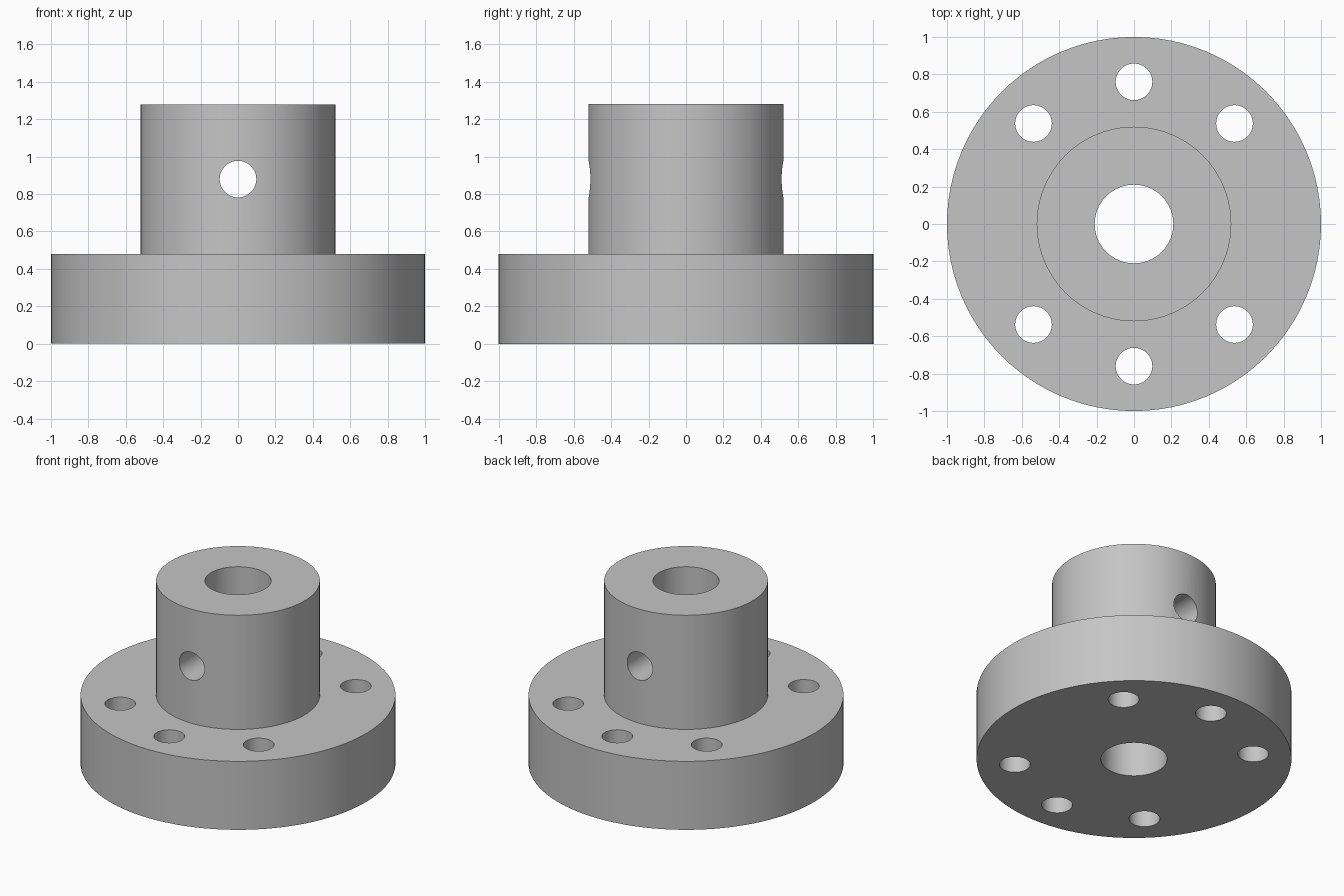
import bpy
import bmesh
from math import pi, sin, cos
from mathutils import Matrix, Vector

cube = bpy.data.objects.get("Cube")
if cube:
    bpy.data.objects.remove(cube, do_unlink=True)

SEGMENTS = 96
FLANGE_R, FLANGE_H = 1.0, 0.48
HUB_R, TOTAL_H = 0.52, 1.28
BORE_R = 0.21
HOLE_R, BOLT_CIRCLE = 0.098, 0.76
CROSS_HOLE_Z = 0.88

# Plain metal colour
metal = bpy.data.materials.new("grey_metal")
metal.use_nodes = True
grey = (0.56, 0.56, 0.56, 1)
metal.diffuse_color = grey
metal.node_tree.nodes["Principled BSDF"].inputs["Base Color"].default_value = grey


def add_object(name, bm):
    mesh = bpy.data.meshes.new(name)
    bmesh.ops.recalc_face_normals(bm, faces=bm.faces)
    bm.to_mesh(mesh)
    bm.free()
    mesh.materials.append(metal)
    obj = bpy.data.objects.new(name, mesh)
    bpy.context.collection.objects.link(obj)
    return obj


def add_cylinder(bm, centre, length, rotation=Matrix()):
    bmesh.ops.create_cone(bm, cap_ends=True, segments=48, radius1=HOLE_R,
                          radius2=HOLE_R, depth=length,
                          matrix=Matrix.Translation(centre) @ rotation)


# Flange, hub and bore turned from one closed profile
profile = [(BORE_R, 0), (FLANGE_R, 0), (FLANGE_R, FLANGE_H),
           (HUB_R, FLANGE_H), (HUB_R, TOTAL_H), (BORE_R, TOTAL_H)]
bm = bmesh.new()
verts = [bm.verts.new((r, 0, z)) for r, z in profile]
edges = [bm.edges.new((v, verts[(i + 1) % len(verts)])) for i, v in enumerate(verts)]
bmesh.ops.spin(bm, geom=verts + edges, cent=(0, 0, 0), axis=(0, 0, 1),
               angle=2 * pi, steps=SEGMENTS, use_merge=True)
bmesh.ops.remove_doubles(bm, verts=bm.verts, dist=1e-4)
body = add_object("flanged_hub", bm)

# Six bolt holes, three on the front half and three on the back
bm = bmesh.new()
for side in (-1, 1):
    for step in (1, 2, 3):
        a = side * step * pi / 4
        add_cylinder(bm, Vector((BOLT_CIRCLE * cos(a), BOLT_CIRCLE * sin(a),
                                 FLANGE_H / 2)), FLANGE_H + 0.2)

# Cross hole through the hub from front to back
add_cylinder(bm, Vector((0, 0, CROSS_HOLE_Z)), 3 * HUB_R, Matrix.Rotation(pi / 2, 4, "X"))
cutter = add_object("hole_cutter", bm)
cutter.hide_render = True

# Cut the holes and bake the result
cut = body.modifiers.new("holes", "BOOLEAN")
cut.operation = "DIFFERENCE"
cut.solver = "EXACT"
cut.object = cutter
bpy.ops.object.select_all(action="DESELECT")
body.select_set(True)
bpy.context.view_layer.objects.active = body
bpy.ops.object.modifier_apply(modifier=cut.name)
bpy.data.objects.remove(cutter, do_unlink=True)

bpy.ops.object.shade_smooth_by_angle(angle=pi / 6)
